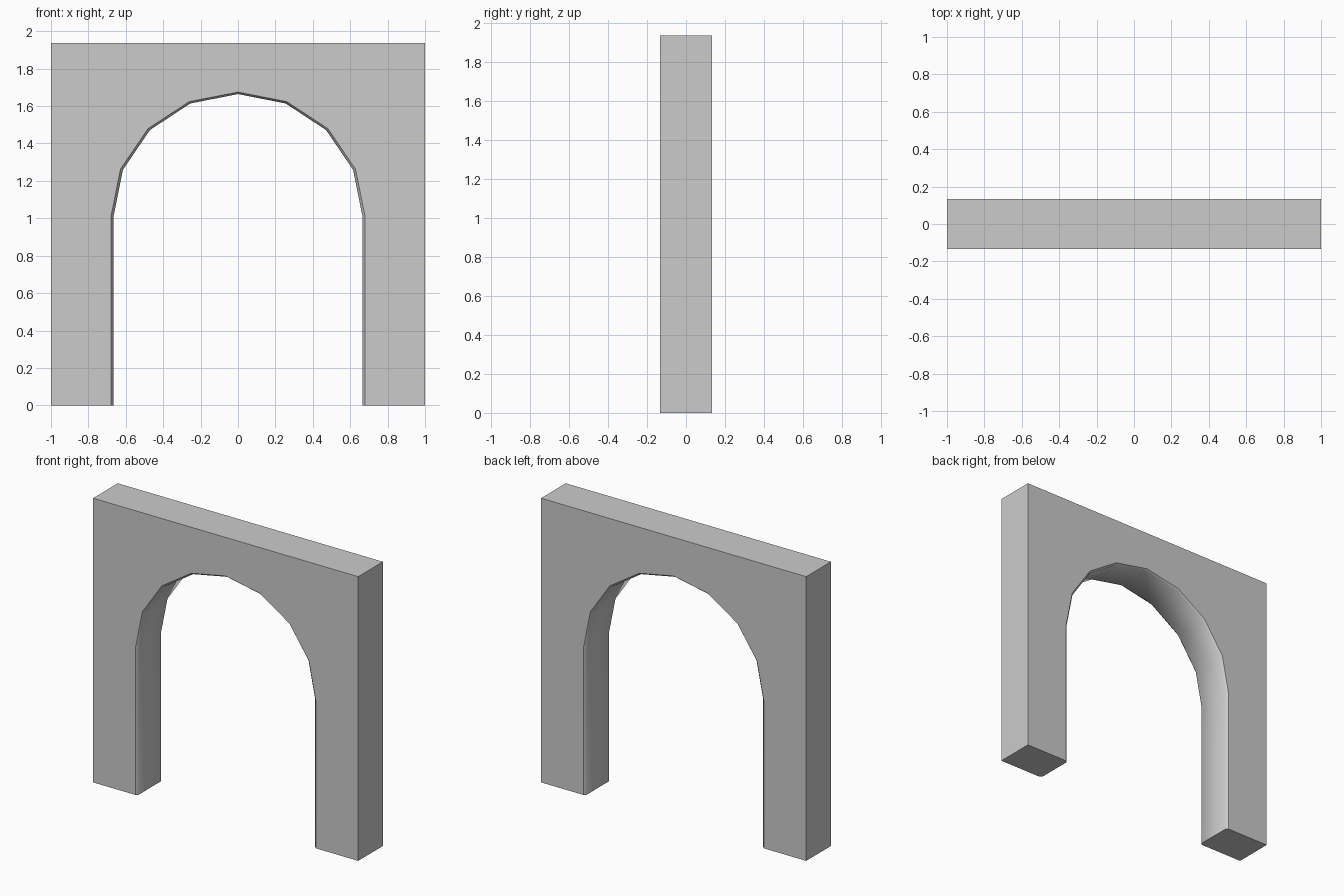
import bpy, bmesh
from math import sin, cos, pi

if "Cube" in bpy.data.objects:
    bpy.data.objects.remove(bpy.data.objects["Cube"])

HALF_W, HEIGHT, HALF_D = 1.0, 1.938, 0.133
SPRING = 1.008      # height where the arch curve starts
SEGMENTS = 8


def opening(rx, rz, y):
    """Opening outline from the left foot, over the arch, to the right foot."""
    pts = [(-rx, y, 0)]
    for i in range(SEGMENTS + 1):
        a = pi - pi * i / SEGMENTS
        pts.append((rx * cos(a), y, SPRING + rz * sin(a)))
    return pts + [(rx, y, 0)]


def outer(y):
    return [(HALF_W, y, 0), (HALF_W, y, HEIGHT), (-HALF_W, y, HEIGHT), (-HALF_W, y, 0)]


bm = bmesh.new()
# Opening rings: wide at the wall faces, slightly narrower inside (chamfer)
sections = [(0.68, 0.667, -HALF_D), (0.666, 0.656, -HALF_D + 0.014),
            (0.666, 0.656, HALF_D - 0.014), (0.68, 0.667, HALF_D)]
rings = [[bm.verts.new(p) for p in opening(*s)] for s in sections]
front = [bm.verts.new(p) for p in outer(-HALF_D)]
back = [bm.verts.new(p) for p in outer(HALF_D)]

# Front and back wall faces
bm.faces.new(rings[0] + front)
bm.faces.new(rings[3] + back)

# Sides and top
for i in range(3):
    bm.faces.new((front[i], front[i + 1], back[i + 1], back[i]))

# Undersides of the two legs
bm.faces.new([front[3]] + [r[0] for r in rings] + [back[3]])
bm.faces.new([front[0]] + [r[-1] for r in rings] + [back[0]])

# Smooth inner surface of the opening
inner = []
for a, b in zip(rings, rings[1:]):
    for i in range(len(a) - 1):
        inner.append(bm.faces.new((a[i], a[i + 1], b[i + 1], b[i])))
for f in inner:
    f.smooth = True

bmesh.ops.recalc_face_normals(bm, faces=bm.faces)

# Keep the borders between the smooth opening and the flat wall crisp
for e in bm.edges:
    e.smooth = all(f.smooth for f in e.link_faces)

mesh = bpy.data.meshes.new("arch_wall")
bm.to_mesh(mesh)
bm.free()
bpy.context.collection.objects.link(bpy.data.objects.new("arch_wall", mesh))
